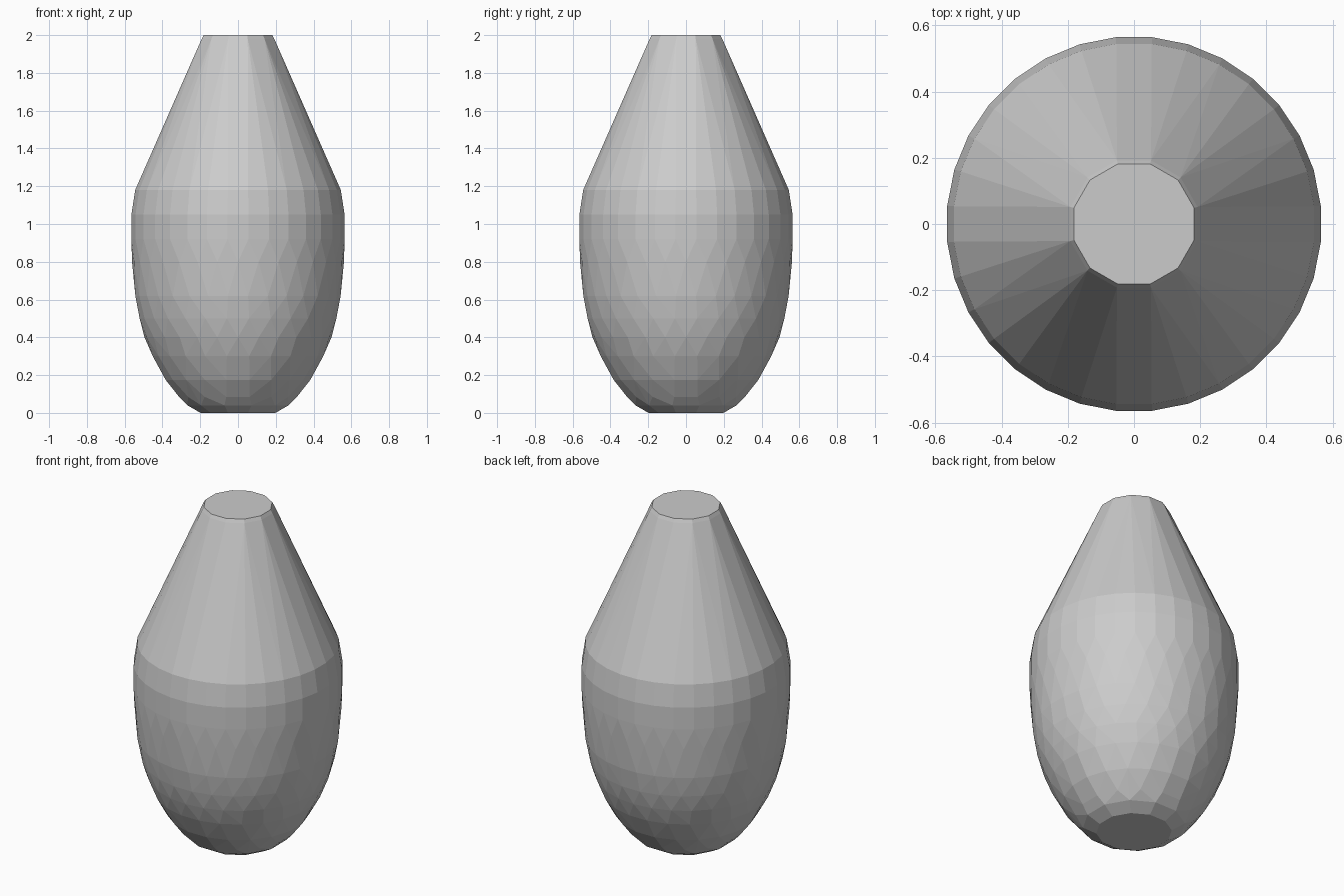
import bpy, bmesh
from math import sin, cos, pi

if "Cube" in bpy.data.objects:
    bpy.data.objects.remove(bpy.data.objects["Cube"])

# Profile rings: radius, height, sides, stagger (fraction of a step)
RINGS = [
    (0.205, 0.00, 12, 0.5), (0.277, 0.04, 12, 0.5),
    (0.318, 0.085, 16, 0.5), (0.388, 0.175, 20, 0.5),
    (0.455, 0.30, 24, 0.5), (0.495, 0.40, 28, 0.0),
    (0.524, 0.50, 28, 0.5), (0.546, 0.62, 32, 0.5),
    (0.561, 0.80, 32, 0.0), (0.567, 0.92, 32, 0.5),
    (0.567, 1.05, 32, 0.5), (0.547, 1.18, 32, 0.5),
    (0.199, 1.98, 12, 0.5), (0.188, 2.00, 12, 0.5),
]


def hull_from_rings(name, rings):
    bm = bmesh.new()
    for r, z, n, off in rings:
        for i in range(n):
            a = 2 * pi * (i + off) / n
            bm.verts.new((r * cos(a), r * sin(a), z))
    res = bmesh.ops.convex_hull(bm, input=bm.verts[:])
    # Drop points swallowed by the hull, then merge flat facets
    loose = [v for v in bm.verts if not v.link_faces]
    bmesh.ops.delete(bm, geom=loose, context='VERTS')
    bmesh.ops.dissolve_limit(bm, angle_limit=0.02, verts=bm.verts[:], edges=bm.edges[:])
    bmesh.ops.recalc_face_normals(bm, faces=bm.faces[:])
    mesh = bpy.data.meshes.new(name)
    bm.to_mesh(mesh)
    bm.free()
    obj = bpy.data.objects.new(name, mesh)
    bpy.context.collection.objects.link(obj)
    return obj


# Faceted closed vase body
hull_from_rings("vase_body", RINGS)
